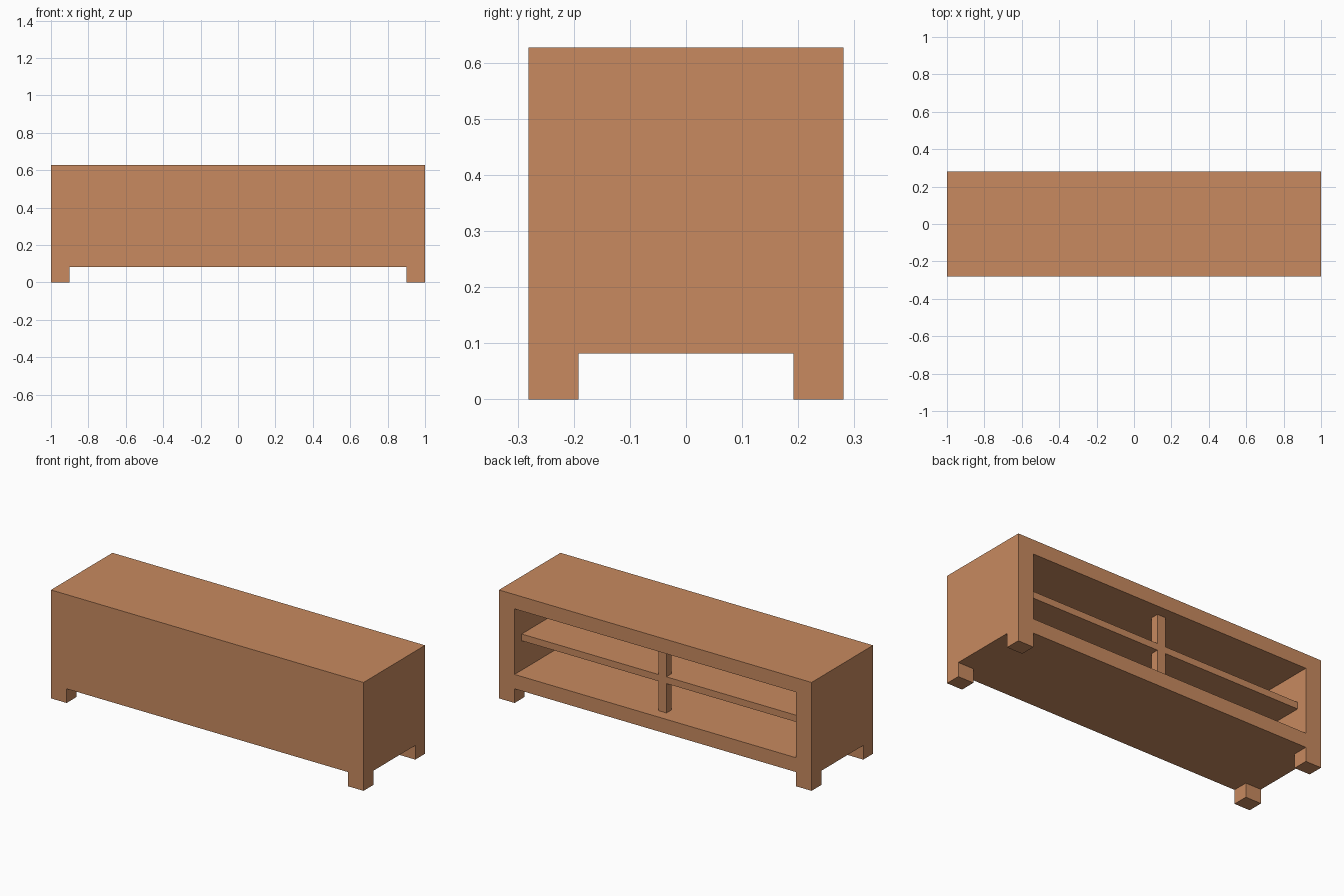
import bpy
import bmesh

if "Cube" in bpy.data.objects:
    bpy.data.objects.remove(bpy.data.objects["Cube"])

W, D = 1.0, 0.281            # half width, half depth
Z0, Z1 = 0.082, 0.627        # cabinet underside and top
OX, OZ0, OZ1 = 0.9, 0.165, 0.544   # opening half width, floor, ceiling
PANEL_Y = -0.21              # inner face of the closed front
SHELF_Y = 0.216              # recessed edge of the shelf
SHELF_Z0, SHELF_Z1 = 0.335, 0.374

wood = bpy.data.materials.new("wood")
wood.diffuse_color = (0.58, 0.255, 0.115, 1)
wood.use_nodes = True
wood.node_tree.nodes["Principled BSDF"].inputs["Base Color"].default_value = wood.diffuse_color


def finish(name, bm):
    mesh = bpy.data.meshes.new(name)
    bm.to_mesh(mesh)
    bm.free()
    mesh.materials.append(wood)
    obj = bpy.data.objects.new(name, mesh)
    bpy.context.collection.objects.link(obj)
    return obj


def box_bm(x0, x1, y0, y1, z0, z1):
    bm = bmesh.new()
    bmesh.ops.create_cube(bm, size=1)
    for v in bm.verts:
        v.co = (x1 if v.co.x > 0 else x0,
                y1 if v.co.y > 0 else y0,
                z1 if v.co.z > 0 else z0)
    return bm


def box(name, *bounds):
    return finish(name, box_bm(*bounds))


# Cabinet: solid block with the rear face inset and pushed in
bm = box_bm(-W, W, -D, D, Z0, Z1)
rear = next(f for f in bm.faces if f.normal.y > 0.9 or
            all(v.co.y > 0 for v in f.verts))
bm.normal_update()
bmesh.ops.inset_individual(bm, faces=[rear], thickness=0.05)
mid = (Z0 + Z1) / 2
for v in rear.verts:
    v.co.x = OX if v.co.x > 0 else -OX
    v.co.z = OZ1 if v.co.z > mid else OZ0
pushed = bmesh.ops.extrude_discrete_faces(bm, faces=[rear])["faces"][0]
for v in pushed.verts:
    v.co.y = PANEL_Y
bmesh.ops.recalc_face_normals(bm, faces=bm.faces)
finish("cabinet", bm)

# Shelf and the posts above and below it
box("shelf", -OX, OX, PANEL_Y, SHELF_Y, SHELF_Z0, SHELF_Z1)
for name, z0, z1 in (("lower_post", OZ0, SHELF_Z0), ("upper_post", SHELF_Z1, OZ1)):
    box(name, -0.026, 0.026, SHELF_Y - 0.046, SHELF_Y, z0, z1)

# Four corner feet, mirrored from one
foot = box("feet", OX, W, 0.192, D, 0, Z0)
mirror = foot.modifiers.new("mirror", 'MIRROR')
mirror.use_axis = (True, True, False)
